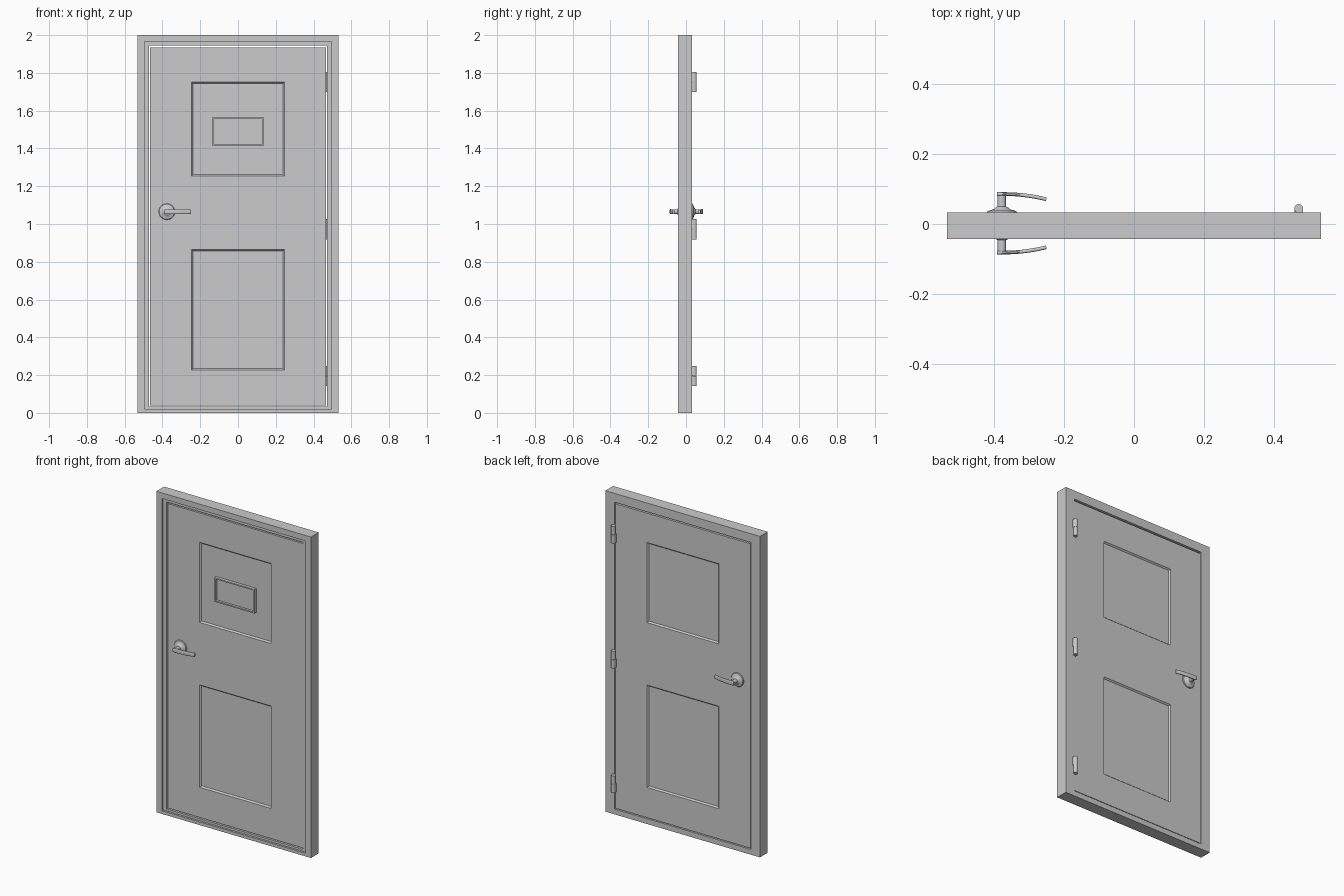
import bpy, bmesh, math
from mathutils import Vector, Matrix

if "Cube" in bpy.data.objects:
    bpy.data.objects.remove(bpy.data.objects["Cube"])


def finish(bm, name, smooth=False):
    bmesh.ops.recalc_face_normals(bm, faces=bm.faces)
    me = bpy.data.meshes.new(name)
    bm.to_mesh(me)
    bm.free()
    ob = bpy.data.objects.new(name, me)
    bpy.context.collection.objects.link(ob)
    if smooth:
        bpy.ops.object.select_all(action='DESELECT')
        ob.select_set(True)
        bpy.context.view_layer.objects.active = ob
        bpy.ops.object.shade_smooth_by_angle(angle=math.radians(35))
    return ob


def loft(bm, rings, closed=False, caps=True):
    """Join matching point rings into a skin."""
    vs = [[bm.verts.new(p) for p in r] for r in rings]
    pairs = list(zip(vs, vs[1:])) + ([(vs[-1], vs[0])] if closed else [])
    for a, b in pairs:
        for i in range(len(a)):
            j = (i + 1) % len(a)
            bm.faces.new((a[i], a[j], b[j], b[i]))
    if caps and not closed:
        bm.faces.new(vs[0])
        bm.faces.new(vs[-1])


def rect(hx, z0, z1, y):
    return [(-hx, y, z0), (hx, y, z0), (hx, y, z1), (-hx, y, z1)]


def box(bm, lo, hi):
    c = [(a + b) / 2 for a, b in zip(lo, hi)]
    s = [b - a for a, b in zip(lo, hi)]
    bmesh.ops.create_cube(bm, size=1, matrix=Matrix.Translation(c) @ Matrix.Diagonal((*s, 1)))


# Door frame with a stepped stop on the front
bm = bmesh.new()
loft(bm, [rect(0.533, 0, 2, -0.043), rect(0.495, 0.02, 1.965, -0.043),
          rect(0.495, 0.02, 1.965, -0.031), rect(0.47, 0.033, 1.945, -0.031),
          rect(0.47, 0.033, 1.945, 0.033), rect(0.533, 0, 2, 0.033)], closed=True)
finish(bm, "door_frame")

# Door leaf with two sunken panels on each side
FRONT, BACK = -0.026, 0.030
PANELS = [(0.226, 0.864), (1.253, 1.752)]
bm = bmesh.new()
box(bm, (-0.466, FRONT, 0.038), (0.466, BACK, 1.935))
cuts = [((x, 0, 0), (1, 0, 0)) for x in (-0.247, 0.247)]
cuts += [((0, 0, z), (0, 0, 1)) for p in PANELS for z in p]
for co, no in cuts:
    bmesh.ops.bisect_plane(bm, geom=bm.verts[:] + bm.edges[:] + bm.faces[:],
                           plane_co=co, plane_no=no)
bm.normal_update()
sunk = []
for f in bm.faces:
    c = f.calc_center_median()
    if abs(f.normal.y) > 0.9 and abs(c.x) < 0.1 and any(a < c.z < b for a, b in PANELS):
        sunk.append(f)
bmesh.ops.inset_individual(bm, faces=sunk, thickness=0.011, depth=-0.009)
finish(bm, "door_leaf")

# Small raised viewing hatch in the upper front panel
bm = bmesh.new()
loft(bm, [rect(0.138, 1.415, 1.565, -0.015), rect(0.138, 1.415, 1.565, -0.036),
          rect(0.130, 1.423, 1.557, -0.036), rect(0.130, 1.423, 1.557, -0.022)])
finish(bm, "viewing_hatch")

# Lever handles: turned rose and neck plus a curved grip, mirrored to the front
HX, HZ, MID = -0.377, 1.065, 0.002
ROSE = [(0.043, 0.026), (0.043, 0.033), (0.040, 0.037), (0.030, 0.040),
        (0.022, 0.043), (0.018, 0.047), (0.012, 0.050), (0.012, 0.087), (0.010, 0.089)]


def handle(side, name):
    def flip(y):
        return MID + side * (y - MID)

    bm = bmesh.new()
    n = 32
    loft(bm, [[(HX + r * math.cos(2 * math.pi * i / n), flip(y),
                HZ + r * math.sin(2 * math.pi * i / n)) for i in range(n)] for r, y in ROSE])
    finish(bm, name + "_rose", True)

    # rounded-rectangle section swept along a gentle arc
    bm = bmesh.new()
    rings = []
    steps = 14
    for k in range(-2, steps + 1):
        t = k / steps
        x = HX + 0.004 + 0.123 * t
        y = 0.0855 - 0.015 * max(t, 0) ** 2
        d = Vector((0.123, -0.03 * max(t, 0))).normalized()
        h = 0.0135 * (0.75 if k == -2 else 0.95 if k == -1 else 1 - 0.08 * max(t, 0))
        ring = []
        for i in range(16):
            a = 2 * math.pi * (i + 0.5) / 16
            c, s = math.cos(a), math.sin(a)
            u = math.copysign(abs(c) ** 0.6, c) * 0.0053
            w = math.copysign(abs(s) ** 0.6, s) * h
            ring.append((x - d.y * u, flip(y + d.x * u), HZ + w))
        rings.append(ring)
    loft(bm, rings)
    finish(bm, name + "_grip", True)


handle(1, "back_handle")
handle(-1, "front_handle")


# Hinges: two teardrop knuckles facing opposite ways and a leaf in the gap
def knuckle(z0, z1, side, name):
    cx, cy, r = 0.470, 0.044, 0.0125
    prof = [(r * math.cos(a), cy + r * math.sin(a))
            for a in (math.radians(-20 + 230 * i / 16) for i in range(17))]
    prof += [(-0.004, 0.029), (r, 0.029)]
    bm = bmesh.new()
    loft(bm, [[(cx + side * x, y, z) for x, y in prof] for z in (z0, z1)])
    finish(bm, name, True)


for name, z0, z1 in (("lower", 0.143, 0.249), ("middle", 0.919, 1.026), ("upper", 1.698, 1.804)):
    zm = (z0 + z1) / 2
    knuckle(zm + 0.001, z1, 1, name + "_hinge_frame_knuckle")
    knuckle(z0, zm, -1, name + "_hinge_door_knuckle")
    bm = bmesh.new()
    box(bm, (0.4665, -0.015, z0), (0.4695, 0.035, z1))
    finish(bm, name + "_hinge_leaf")
